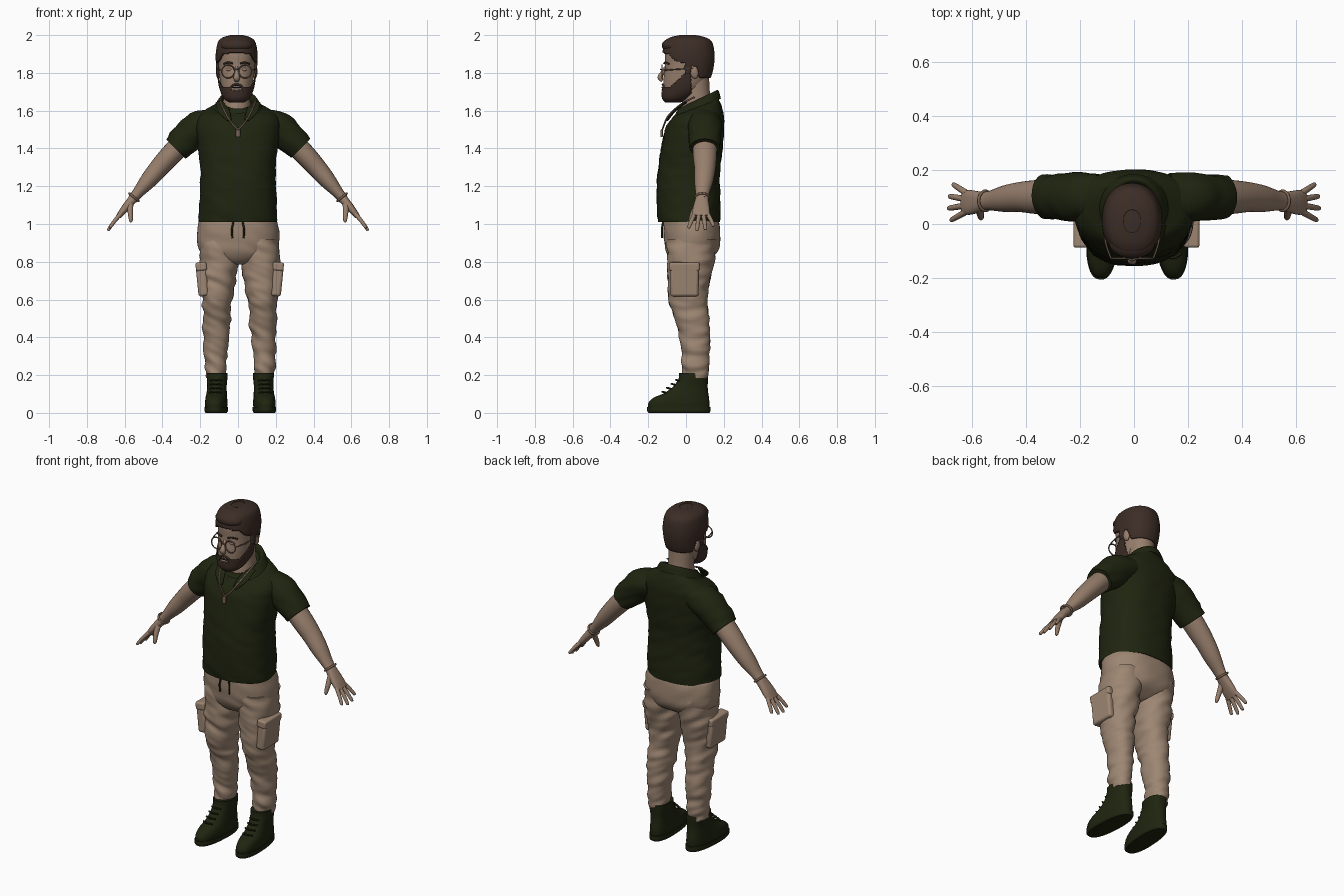
import bpy, bmesh, math
from mathutils import Vector, Matrix, noise

cube = bpy.data.objects.get("Cube")
if cube:
    bpy.data.objects.remove(cube)

X, Y, Z = Vector((1, 0, 0)), Vector((0, 1, 0)), Vector((0, 0, 1))
made = []


def material(name, rgb):
    m = bpy.data.materials.new(name)
    m.use_nodes = True
    m.diffuse_color = (*rgb, 1)
    m.node_tree.nodes["Principled BSDF"].inputs["Base Color"].default_value = (*rgb, 1)
    return m


SKIN = material("skin tan", (0.31, 0.21, 0.15))
TROUSER = material("trouser khaki", (0.34, 0.24, 0.17))
GREEN = material("dark olive", (0.014, 0.018, 0.005))
HAIR = material("hair brown", (0.045, 0.026, 0.019))
METAL = material("frame bronze", (0.2, 0.13, 0.09))


def finish(name, bm, mat):
    bmesh.ops.recalc_face_normals(bm, faces=bm.faces)
    mesh = bpy.data.meshes.new(name)
    bm.to_mesh(mesh)
    bm.free()
    mesh.materials.append(mat)
    ob = bpy.data.objects.new(name, mesh)
    bpy.context.collection.objects.link(ob)
    made.append(ob)
    return ob


def smooth_rows(rows, steps):
    """Catmull-Rom interpolation through rows of numbers."""
    out = []
    for i in range(len(rows) - 1):
        a, b, c, d = (rows[min(max(j, 0), len(rows) - 1)] for j in range(i - 1, i + 3))
        for s in range(steps):
            t = s / steps
            out.append([q + t * (r - p) / 2 + t * t * (p - 2.5 * q + 2 * r - u / 2)
                        + t ** 3 * (1.5 * (q - r) + (u - p) / 2)
                        for p, q, r, u in zip(a, b, c, d)])
    return out + [list(rows[-1])]


def skin_rings(name, rings, mat, power=2, n=40, rough=0, keep=None):
    """Bridge rings given as (centre, U axis, V axis); keep is a rule for faces."""
    bm = bmesh.new()
    loops = []
    for c, u, v in rings:
        loop = []
        for i in range(n):
            t = math.tau * i / n
            cs, sn = (math.copysign(abs(f) ** (2 / power), f) for f in (math.cos(t), math.sin(t)))
            off = u * cs + v * sn
            p = c + off
            if rough:
                p += off.normalized() * rough * noise.noise(
                    Vector((p.x * 9, p.y * 9, p.z * 26 + p.x * 12)))
            loop.append(bm.verts.new(p))
        loops.append(loop)
    for a, b in zip(loops, loops[1:]):
        for i in range(n):
            j = (i + 1) % n
            bm.faces.new((a[i], a[j], b[j], b[i]))
    if keep:
        drop = [f for f in bm.faces if not keep(*f.calc_center_median())]
        bmesh.ops.delete(bm, geom=drop, context='FACES')
    else:
        bm.faces.new(loops[0])
        bm.faces.new(loops[-1])
    return finish(name, bm, mat)


def stack(name, rows, mat, cx=0, side=1, steps=5, **kw):
    """Upright form from rows (z, half width, front y, back y, centre x, tilt)."""
    rows = [tuple(r) + (0,) * (6 - len(r)) for r in rows]
    rings = []
    for z, w, f, b, x, tilt in smooth_rows(rows, steps):
        h = (b - f) / 2
        rings.append((Vector((cx + side * x, (f + b) / 2, z)), X * w, Vector((0, h, h * tilt))))
    return skin_rings(name, rings, mat, **kw)


def limb(name, rows, mat, side=1, ref=Y, steps=4, n=24, **kw):
    """Form along a path of rows (x, y, z, radius along ref, other radius)."""
    rows = smooth_rows([(side * r[0], *r[1:]) for r in rows], steps)
    pts = [Vector(r[:3]) for r in rows]
    rings = []
    for i, r in enumerate(rows):
        t = (pts[min(i + 1, len(pts) - 1)] - pts[max(i - 1, 0)]).normalized()
        v = t.cross(ref).normalized()
        rings.append((pts[i], v.cross(t) * r[3], v * r[4]))
    return skin_rings(name, rings, mat, n=n, **kw)


def cord(name, pts, r, mat, side=1, ref=Z):
    return limb(name, [(*p, r, r) for p in pts], mat, side, ref, n=8)


def ball(name, loc, size, mat, rot=0):
    bm = bmesh.new()
    bmesh.ops.create_uvsphere(bm, u_segments=20, v_segments=12, radius=1)
    bm.transform(Matrix.Translation(loc) @ Matrix.Rotation(rot, 4, 'X') @ Matrix.Diagonal((*size, 1)))
    return finish(name, bm, mat)


def block(name, loc, size, mat, bevel, tilt=0):
    bm = bmesh.new()
    bmesh.ops.create_cube(bm, size=1)
    bm.transform(Matrix.Translation(loc) @ Matrix.Rotation(tilt, 4, 'Y') @ Matrix.Diagonal((*size, 1)))
    ob = finish(name, bm, mat)
    mod = ob.modifiers.new("soft edges", 'BEVEL')
    mod.width, mod.segments = bevel, 3
    return ob


def hoop(name, loc, axis, radius, r, mat, squash=1):
    """Closed ring of round section around an axis."""
    bm = bmesh.new()
    rot = axis.to_track_quat('Z', 'Y').to_matrix()
    grid = [[bm.verts.new(Vector(loc) + rot @ Vector((
        (radius + r * math.cos(b)) * math.cos(a), squash * (radius + r * math.cos(b)) * math.sin(a),
        r * math.sin(b)))) for b in (math.tau * j / 8 for j in range(8))]
        for a in (math.tau * i / 32 for i in range(32))]
    for i in range(32):
        for j in range(8):
            k, l = (i + 1) % 32, (j + 1) % 8
            bm.faces.new((grid[i][j], grid[k][j], grid[k][l], grid[i][l]))
    return finish(name, bm, mat)


# Head and neck
HX = -0.007
head = [(1.648, .03, -.1, -.04), (1.67, .06, -.117, .01), (1.72, .081, -.12, .085),
        (1.78, .091, -.118, .12), (1.84, .096, -.111, .135), (1.9, .098, -.112, .138),
        (1.95, .086, -.1, .125), (1.975, .06, -.07, .09), (1.987, .02, -.02, .04)]
stack("head", head, SKIN, HX, n=64, power=2.2)
stack("neck", [(1.5, .08, -.02, .15), (1.6, .075, -.03, .145), (1.68, .07, -.015, .128),
               (1.78, .072, -.03, .122)], SKIN, HX)


def grown(d, lift):
    return [(z + (lift if z > 1.9 else 0), w + d, f - d, b + d) for z, w, f, b in head]


# Hair and beard are shells trimmed along the hairline
HAIRLINE = [(-.2, 1.915), (-.09, 1.9), (-.06, 1.865), (-.01, 1.85), (0, 1.79), (.022, 1.79),
            (.03, 1.84), (.06, 1.83), (.075, 1.775), (.3, 1.76)]


def is_hair(x, y, z):
    for (ya, za), (yb, zb) in zip(HAIRLINE, HAIRLINE[1:]):
        if ya <= y < yb:
            return z > za + (zb - za) * (y - ya) / (yb - ya)


def is_beard(x, y, z):
    lips = abs(x - HX) < .028 and 1.702 < z < 1.722 and y < 0
    return y < .025 and z < 1.735 + 0.95 * max(y + .07, -.01) and not lips


for name, shape, rule, thick in (("hair", grown(.013, .013), is_hair, .013),
                                 ("beard", grown(.005, 0), is_beard, .006)):
    ob = stack(name, shape, HAIR, HX, steps=9, n=112, power=2.2, keep=rule)
    mod = ob.modifiers.new("thickness", 'SOLIDIFY')
    mod.thickness, mod.offset = thick, -1
ball("beard_underside", (HX, -.07, 1.655), (.036, .04, .012), HAIR)
ball("hair_crown", (HX, .01, 1.975), (.072, .095, .025), HAIR)
ball("quiff", (HX, -.07, 1.945), (.085, .058, .04), HAIR)

# Face
limb("nose", [(HX, -.108, 1.83, .008, .008), (HX, -.125, 1.8, .011, .011),
              (HX, -.137, 1.775, .017, .014), (HX, -.125, 1.757, .012, .008)], SKIN, ref=X)
ball("lower_lip", (HX, -.121, 1.71), (.023, .008, .006), SKIN)
for s, side in ((1, "left"), (-1, "right")):
    ex = HX + s * .045
    ball(side + "_ear", (HX + s * .097, .043, 1.805), (.013, .022, .036), SKIN, .2)
    ball(side + "_eye", (HX + s * .038, -.1, 1.818), (.017, .011, .009), SKIN)
    cord(side + "_eyebrow", [(HX + s * .02, -.116, 1.85), (HX + s * .045, -.109, 1.855),
                             (HX + s * .068, -.09, 1.847)], .005, HAIR)
    cord(side + "_moustache", [(HX, -.123, 1.738), (HX + s * .02, -.121, 1.734),
                               (HX + s * .036, -.112, 1.715)], .006, HAIR)
    hoop(side + "_lens_rim", (ex, -.127, 1.807), Y, .034, .0035, METAL)
    cord(side + "_temple_arm", [(ex + s * .034, -.127, 1.815), (HX + s * .1, -.06, 1.818),
                                (HX + s * .106, .04, 1.825)], .0035, METAL)
cord("glasses_bridge", [(HX - .013, -.129, 1.815), (HX, -.134, 1.819), (HX + .013, -.129, 1.815)],
     .0035, METAL)

# Shirt body, undershirt and collar
stack("shirt", [(1.01, .208, -.148, .178), (1.1, .205, -.155, .183), (1.2, .2, -.155, .18),
                (1.3, .2, -.147, .182), (1.4, .21, -.132, .193), (1.5, .222, -.11, .2),
                (1.56, .215, -.085, .2, 0, .1), (1.6, .175, -.062, .188, 0, .2),
                (1.622, .11, -.055, .17, 0, .42), (1.632, .08, -.045, .155, 0, .45)],
      GREEN, power=2.3, n=64, rough=.006)
stack("undershirt", [(1.57, .085, -.06, .15, 0, .3), (1.625, .08, -.04, .14, 0, .3)], GREEN, HX)
stack("collar", [(1.63, .082, -.04, .145, 0, .48), (1.656, .088, -.04, .155, 0, .48),
                 (1.654, .102, -.045, .172, 0, .48), (1.612, .13, -.075, .185, 0, .4)],
      GREEN, keep=lambda x, y, z: y > -.055 or abs(x) > .03)

# Sleeves, arms, hands
for s, side in ((1, "left"), (-1, "right")):
    limb(side + "_lapel", [(.1, .0, 1.645, .02, .006), (.075, -.06, 1.6, .03, .007),
                           (.045, -.098, 1.55, .012, .005)], GREEN, s, X)
    limb(side + "_sleeve", [(.13, .1, 1.54, .085, .07), (.21, .1, 1.51, .09, .088),
                            (.275, .1, 1.455, .086, .084), (.332, .1, 1.4, .08, .073)],
         GREEN, s, n=40, rough=.008)
    limb(side + "_arm", [(.28, .1, 1.445, .064, .058), (.36, .1, 1.362, .063, .056),
                         (.42, .1, 1.295, .056, .051), (.475, .094, 1.23, .05, .044),
                         (.53, .087, 1.165, .037, .03), (.56, .085, 1.13, .033, .026)], SKIN, s)
    limb(side + "_palm", [(.55, .085, 1.14, .032, .025), (.58, .082, 1.105, .04, .022),
                          (.61, .08, 1.068, .046, .019), (.632, .08, 1.04, .042, .014)],
         SKIN, s, power=2.5)
    for k, finger in enumerate(("index", "middle", "ring", "little")):
        y, reach = .046 + k * .023, (.9, 1.05, 1, .78)[k]
        dy = (k - 1.5) * .012
        limb(f"{side}_{finger}_finger", [(.622, y, 1.053, .012, .012),
             (.622 + .035 * reach, y + dy, 1.053 - .042 * reach, .011, .01),
             (.622 + .06 * reach, y + 1.7 * dy, 1.053 - .078 * reach, .009, .008),
             (.622 + .063 * reach, y + 1.8 * dy, 1.053 - .084 * reach, .003, .003)], SKIN, s, n=12)
    limb(side + "_thumb", [(.572, .06, 1.105, .018, .016), (.57, .038, 1.06, .014, .014),
                           (.567, .023, 1.02, .01, .01), (.567, .02, 1.008, .003, .003)],
         SKIN, s, X, n=12)
    hoop(side + "_bracelet", (s * .551, .086, 1.142), Vector((s * .63, 0, -.77)), .036, .006, METAL, .9)

# Necklace
for s, side in ((1, "left"), (-1, "right")):
    cord(side + "_chain", [(.092, .045, 1.672), (.088, -.025, 1.635), (.06, -.092, 1.575),
                           (.03, -.114, 1.53), (0, -.125, 1.5)], .0045, METAL, s)
block("pendant", (0, -.129, 1.48), (.024, .012, .04), METAL, .004)

# Trousers
stack("trouser_seat", [(1.04, .19, -.112, .16), (1, .212, -.12, .176), (.9, .216, -.114, .18),
                       (.84, .19, -.1, .155), (.8, .12, -.07, .1), (.785, .05, -.03, .05)],
      TROUSER, power=2.3, n=56, rough=.006)
for s, side in ((1, "left"), (-1, "right")):
    stack(side + "_trouser_leg", [(.92, .09, -.1, .165, .115), (.8, .1, -.1, .145, .112),
          (.7, .094, -.094, .126, .115), (.6, .08, -.09, .115, .12), (.5, .073, -.06, .12, .123),
          (.4, .067, -.036, .125, .127), (.3, .06, -.022, .122, .128), (.22, .056, -.018, .118, .13),
          (.185, .048, -.015, .108, .13)], TROUSER, .009, s, steps=8, power=2.2, rough=.013)
    block(side + "_cargo_pocket", (.009 + s * .198, -.008, .7), (.055, .15, .165), TROUSER, .014, s * .1)
    block(side + "_pocket_flap", (.009 + s * .204, -.008, .775), (.058, .16, .045), TROUSER, .01, s * .1)
    cord(side + "_drawstring", [(.025, -.122, 1.01), (.032, -.128, .97), (.03, -.126, .925)],
         .005, GREEN, s, Y)

    # Boots, turned out a little
    parts = [stack(side + "_boot", [(.01, .055, -.198, .122), (.05, .058, -.2, .124),
                   (.08, .056, -.172, .122), (.105, .053, -.115, .118), (.14, .051, -.068, .115),
                   (.18, .054, -.04, .117), (.212, .055, -.036, .118)], GREEN, power=2.4),
             stack(side + "_sole", [(0, .054, -.198, .124), (.01, .06, -.206, .13),
                   (.032, .06, -.206, .13)], GREEN, power=2.4)]
    for k in range(4):
        y, z = -.125 + k * .024, .112 + k * .021
        parts.append(cord(f"{side}_lace_{k + 1}", [(-.032, y + .015, z - .004), (0, y, z),
                                                   (.032, y + .015, z - .004)], .005, GREEN))
    for ob in parts:
        ob.data.transform(Matrix.Translation((.012 + s * .125, 0, 0)) @ Matrix.Rotation(s * .06, 4, 'Z'))

# Smooth shading with crisp edges
bpy.ops.object.select_all(action='DESELECT')
for ob in made:
    ob.select_set(True)
bpy.context.view_layer.objects.active = made[0]
bpy.ops.object.shade_smooth_by_angle(angle=math.radians(50))
